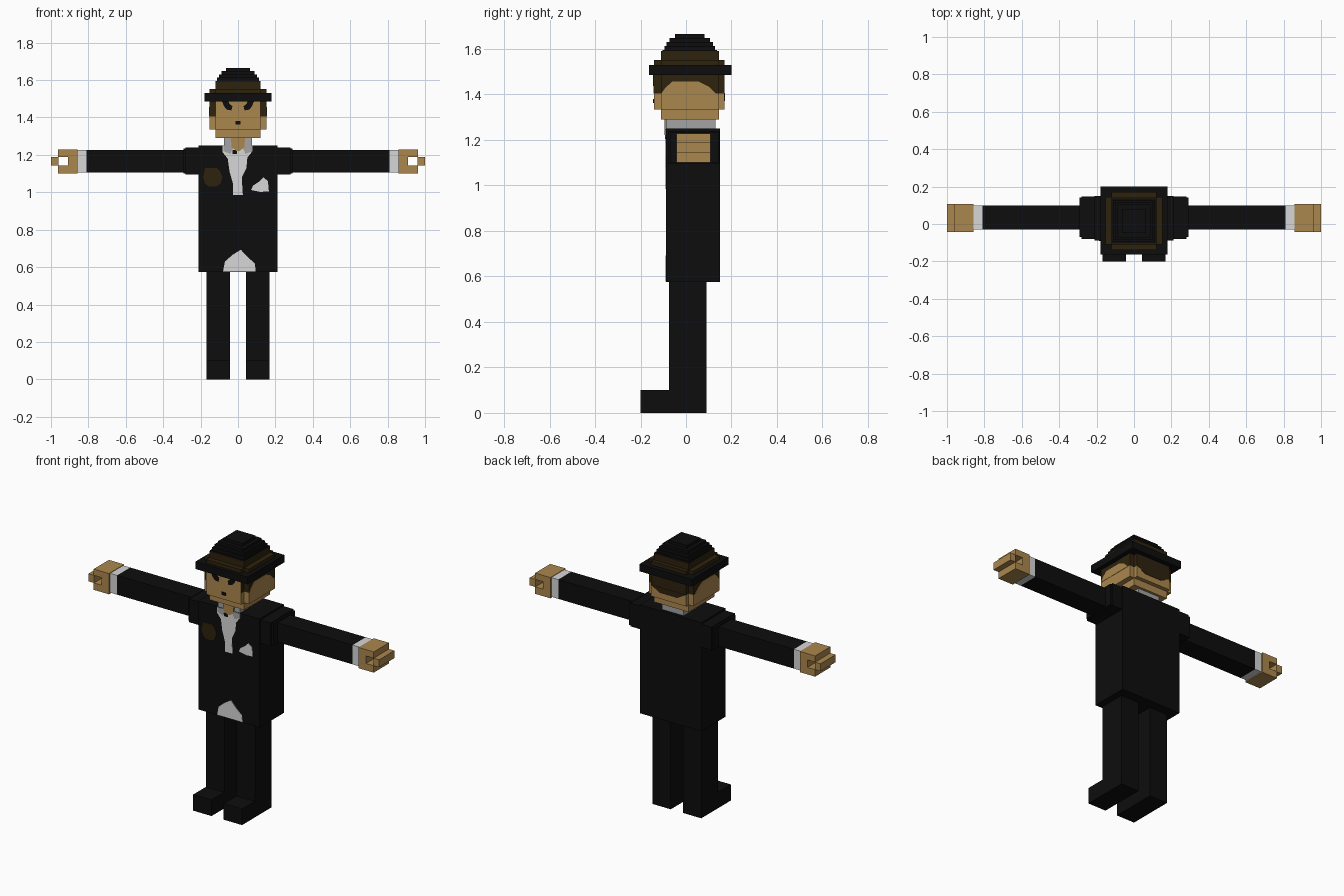
import bpy, bmesh
from mathutils import Vector


def material(name, rgb):
    m = bpy.data.materials.new(name)
    m.diffuse_color = (*rgb, 1)
    return m


BLACK = material("black cloth", (0.004, 0.004, 0.004))
SKIN = material("tan skin", (0.41, 0.245, 0.075))
HAIR = material("dark brown", (0.027, 0.016, 0.004))
WHITE = material("white shirt", (0.68, 0.68, 0.68))
GREY = material("grey collar", (0.37, 0.37, 0.37))


def finish(bm, name, mat):
    bmesh.ops.recalc_face_normals(bm, faces=bm.faces)
    me = bpy.data.meshes.new(name)
    bm.to_mesh(me)
    bm.free()
    me.materials.append(mat)
    ob = bpy.data.objects.new(name, me)
    bpy.context.collection.objects.link(ob)
    return ob


def box(name, x, y, z, mat):
    bm = bmesh.new()
    bmesh.ops.create_cube(bm, size=1)
    for v in bm.verts:
        v.co = Vector([(r[0] + r[1]) / 2 + c * (r[1] - r[0])
                       for r, c in zip((x, y, z), v.co)])
    return finish(bm, name, mat)


def pair(name, x, y, z, mat):
    box(name + "_left", x, y, z, mat)
    box(name + "_right", (-x[1], -x[0]), y, z, mat)


def plate(name, pts, axis, at, thick, mat):
    """Thin painted plate: pts are (x, z) for axis y, (y, z) for axis x."""
    bm = bmesh.new()
    co = [(a, at, b) if axis == "y" else (at, a, b) for a, b in pts]
    f = bm.faces.new([bm.verts.new(c) for c in co])
    ext = bmesh.ops.extrude_face_region(bm, geom=[f], use_keep_orig=True)
    d = Vector((0, thick, 0)) if axis == "y" else Vector((thick, 0, 0))
    for g in ext["geom"]:
        if isinstance(g, bmesh.types.BMVert):
            g.co += d
    finish(bm, name, mat)


def flip(pts):
    return [(-a, b) for a, b in pts]


def rounded_block(name, z, mat):
    """Block with notched upright corners, used for head and hat band."""
    box(name + "_long", (-0.12, 0.12), (-0.14, 0.17), z, mat)
    box(name + "_wide", (-0.152, 0.152), (-0.11, 0.145), z, mat)


# legs and shoes
pair("leg", (0.042, 0.168), (-0.075, 0.09), (0, 0.59), BLACK)
pair("shoe", (0.042, 0.168), (-0.2, -0.07), (0, 0.1), BLACK)

# coat
box("coat", (-0.21, 0.21), (-0.088, 0.15), (0.575, 1.25), BLACK)

# arms
pair("shoulder", (0.2, 0.28), (-0.08, 0.147), (1.096, 1.24), BLACK)
pair("shoulder_cap", (0.27, 0.292), (-0.07, 0.142), (1.1, 1.235), BLACK)
pair("sleeve", (0.28, 0.81), (-0.03, 0.098), (1.106, 1.226), BLACK)
pair("cuff", (0.81, 0.858), (-0.03, 0.098), (1.106, 1.226), WHITE)

# gripping hands: palm, upper and lower fingers, tip
HY = (-0.042, 0.107)
pair("palm", (0.858, 0.91), HY, (1.1, 1.229), SKIN)
pair("upper_finger", (0.91, 0.963), HY, (1.19, 1.229), SKIN)
pair("lower_finger", (0.91, 0.963), HY, (1.1, 1.143), SKIN)
pair("finger_tip", (0.961, 1.0), HY, (1.143, 1.19), SKIN)

# neck and head
box("collar", (-0.075, 0.075), (-0.087, 0.13), (1.24, 1.3), GREY)
box("chin", (-0.12, 0.12), (-0.11, 0.145), (1.29, 1.34), SKIN)
rounded_block("head", (1.335, 1.405), SKIN)
rounded_block("hair", (1.405, 1.487), HAIR)

# face, temples and nape
plate("face", [(-0.12, 1.405), (0.12, 1.405), (0.12, 1.486), (-0.12, 1.486)],
      "y", -0.14, -0.002, SKIN)
eye = [(-0.085, 1.486), (-0.075, 1.46), (-0.06, 1.442), (-0.035, 1.438),
       (-0.03, 1.46), (-0.048, 1.475), (-0.05, 1.486)]
plate("eye_right", eye, "y", -0.14, -0.005, BLACK)
plate("eye_left", flip(eye), "y", -0.14, -0.005, BLACK)
plate("mouth", [(-0.014, 1.362), (0.014, 1.362), (0.014, 1.38), (-0.014, 1.38)],
      "y", -0.14, -0.004, BLACK)
temple = [(-0.108, 1.405), (0.13, 1.405), (0.1, 1.435), (0.055, 1.457),
          (-0.06, 1.457), (-0.09, 1.43)]
plate("temple_left", temple, "x", 0.152, 0.002, SKIN)
plate("temple_right", temple, "x", -0.152, -0.002, SKIN)
plate("nape_hair", [(-0.12, 1.406), (-0.06, 1.372), (0.06, 1.372), (0.12, 1.406)],
      "y", 0.17, 0.002, HAIR)

# hat: brim, band and stepped crown
box("hat_brim", (-0.18, 0.18), (-0.162, 0.2), (1.485, 1.53), BLACK)
rounded_block("hat_band", (1.53, 1.552), HAIR)
box("hat_upper_band", (-0.12, 0.12), (-0.11, 0.145), (1.55, 1.592), HAIR)
steps = [0.12, 0.112, 0.102, 0.088, 0.065]
z = 1.585
for i, h in enumerate(steps):
    top = 1.595 + 0.0175 * i
    box(f"hat_crown_{i + 1}", (-h, h), (0.0165 - h, 0.0165 + h), (z, top), BLACK)
    z = top

# coat front details
F = -0.088
plate("shirt_front", [(-0.083, 1.249), (0.075, 1.249), (0.073, 1.215),
      (0.05, 1.185), (0.045, 1.13), (0.02, 1.08), (0.026, 0.985),
      (-0.028, 0.985), (-0.028, 1.05), (-0.045, 1.11), (-0.055, 1.18),
      (-0.083, 1.215)], "y", F, -0.002, WHITE)
lapel = [(-0.078, 1.249), (-0.02, 1.249), (-0.04, 1.205), (-0.078, 1.22)]
plate("collar_flap_right", lapel, "y", F, -0.004, GREY)
plate("collar_flap_left", flip(lapel), "y", F, -0.004, GREY)
plate("throat", [(-0.038, 1.292), (0.038, 1.292), (0.034, 1.24), (0.01, 1.222),
      (-0.01, 1.222), (-0.034, 1.24)], "y", F + 0.001, -0.007, SKIN)
plate("shirt_stud", [(-0.03, 1.205), (-0.005, 1.205), (-0.005, 1.225),
      (-0.03, 1.225)], "y", F, -0.005, BLACK)
flower = [(-0.04, 0.05), (0.02, 0.05), (0.04, 0.03), (0.052, 0.0), (0.04, -0.035),
          (0.015, -0.05), (-0.02, -0.05), (-0.04, -0.035), (-0.052, 0.0)]
plate("flower", [(a - 0.135, b + 1.08) for a, b in flower], "y", F, -0.003, HAIR)
plate("pocket_square", [(0.07, 1.012), (0.08, 1.035), (0.11, 1.055),
      (0.135, 1.08), (0.16, 1.06), (0.165, 1.005), (0.12, 1.002)],
      "y", F, -0.003, WHITE)
plate("shirt_hem", [(-0.08, 0.577), (0.095, 0.577), (0.09, 0.62), (0.05, 0.655),
      (0.015, 0.693), (-0.03, 0.665), (-0.07, 0.63)], "y", F, -0.003, WHITE)
